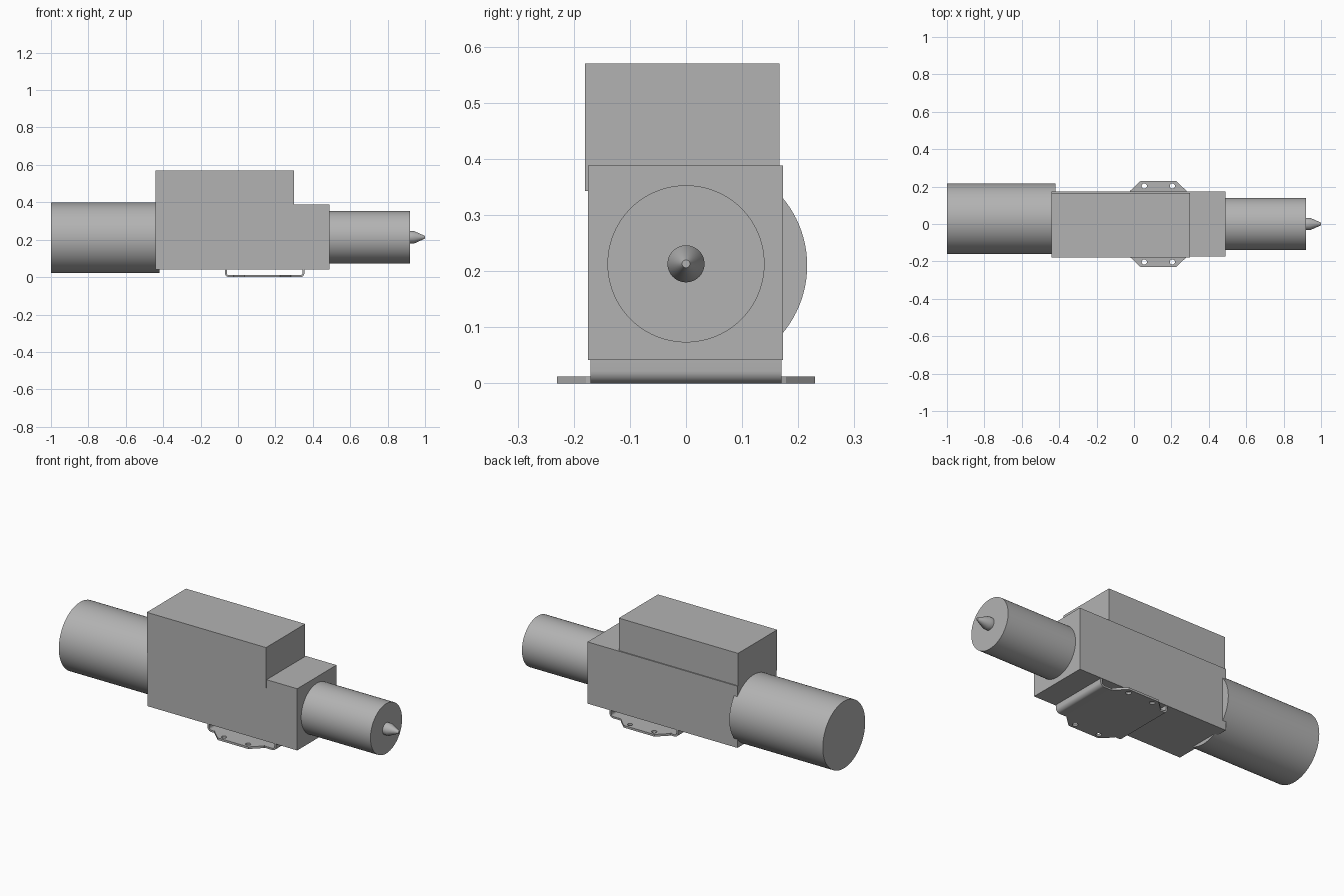
import bpy, bmesh, math
from mathutils import Matrix

cube = bpy.data.objects.get("Cube")
if cube:
    bpy.data.objects.remove(cube, do_unlink=True)

grey = bpy.data.materials.new("plain grey")
grey.use_nodes = True
colour = (0.45, 0.45, 0.45, 1)
grey.diffuse_color = colour
grey.node_tree.nodes["Principled BSDF"].inputs["Base Color"].default_value = colour


def finish(name, bm, smooth=False):
    bmesh.ops.recalc_face_normals(bm, faces=bm.faces)
    mesh = bpy.data.meshes.new(name)
    bm.to_mesh(mesh)
    bm.free()
    mesh.materials.append(grey)
    obj = bpy.data.objects.new(name, mesh)
    bpy.context.collection.objects.link(obj)
    if smooth:
        bpy.ops.object.select_all(action='DESELECT')
        obj.select_set(True)
        bpy.context.view_layer.objects.active = obj
        bpy.ops.object.shade_smooth_by_angle(angle=math.radians(30))
    return obj


def box(name, x, y, z):
    bm = bmesh.new()
    bmesh.ops.create_cube(bm, size=1)
    for v in bm.verts:
        v.co = [a + (c + 0.5) * (b - a) for c, (a, b) in zip(v.co, (x, y, z))]
    return finish(name, bm)


def turned(name, profile, y, z, sides=96):
    """Closed solid of rings (x, radius) about an axis along x."""
    bm = bmesh.new()
    rings = []
    for x, r in profile:
        angles = [math.tau * i / sides for i in range(sides)]
        rings.append([bm.verts.new((x, y + r * math.cos(a), z + r * math.sin(a))) for a in angles])
    for a, b in zip(rings, rings[1:]):
        for i in range(sides):
            j = (i + 1) % sides
            bm.faces.new((a[i], a[j], b[j], b[i]))
    bm.faces.new(rings[0])
    bm.faces.new(rings[-1])
    return finish(name, bm, True)


def prism(name, points, direction, smooth=False):
    bm = bmesh.new()
    face = bm.faces.new([bm.verts.new(p) for p in points])
    extruded = bmesh.ops.extrude_face_region(bm, geom=[face])["geom"]
    verts = [v for v in extruded if isinstance(v, bmesh.types.BMVert)]
    bmesh.ops.translate(bm, verts=verts, vec=direction)
    return finish(name, bm, smooth)


# Housing
box("main_body", (-0.44, 0.49), (-0.175, 0.173), (0.042, 0.388))
box("upper_housing", (-0.44, 0.30), (-0.18, 0.167), (0.343, 0.57))

# Barrels and pointed tip
turned("rear_barrel", [(-1, 0.188), (-0.42, 0.188)], 0.028, 0.21)
turned("front_barrel", [(0.49, 0.14), (0.92, 0.14)], 0, 0.213)
turned("pointed_tip", [(0.92, 0.033), (0.942, 0.033), (1, 0.007)], 0, 0.213, 48)

# Bent mounting bracket: a U-shaped strip with rounded bends
x0, x1, top, thick, bend = -0.07, 0.355, 0.044, 0.01, 0.022


def u_path(inset):
    r = bend - inset
    path = [(x0 + inset, top)]
    for cx, start in ((x0 + bend, math.pi), (x1 - bend, 1.5 * math.pi)):
        for i in range(9):
            a = start + i * math.pi / 16
            path.append((cx + r * math.cos(a), bend + r * math.sin(a)))
    return path + [(x1 - inset, top)]


outline = u_path(0) + u_path(thick)[::-1]
prism("bracket", [(x, -0.17, z) for x, z in outline], (0, 0.34, 0), True)

# Tapered mounting ears with screw holes
for side, label in ((-1, "right"), (1, "left")):
    ear = [(-0.025, 0.165), (-0.02, 0.178), (0.035, 0.23),
           (0.225, 0.23), (0.28, 0.178), (0.285, 0.165)]
    plate = prism(label + "_ear", [(x, side * y, 0) for x, y in ear], (0, 0, 0.012))
    bm = bmesh.new()
    for x in (0.055, 0.205):
        bmesh.ops.create_cone(bm, cap_ends=True, segments=24, radius1=0.014, radius2=0.014,
                              depth=0.1, matrix=Matrix.Translation((x, side * 0.203, 0)))
    cutter = finish(label + "_hole_cutter", bm)
    cutter.hide_render = True
    cutter.hide_set(True)
    cutter.display_type = 'WIRE'
    cut = plate.modifiers.new("screw_holes", 'BOOLEAN')
    cut.object = cutter
    cut.operation = 'DIFFERENCE'
    cut.solver = 'EXACT'
